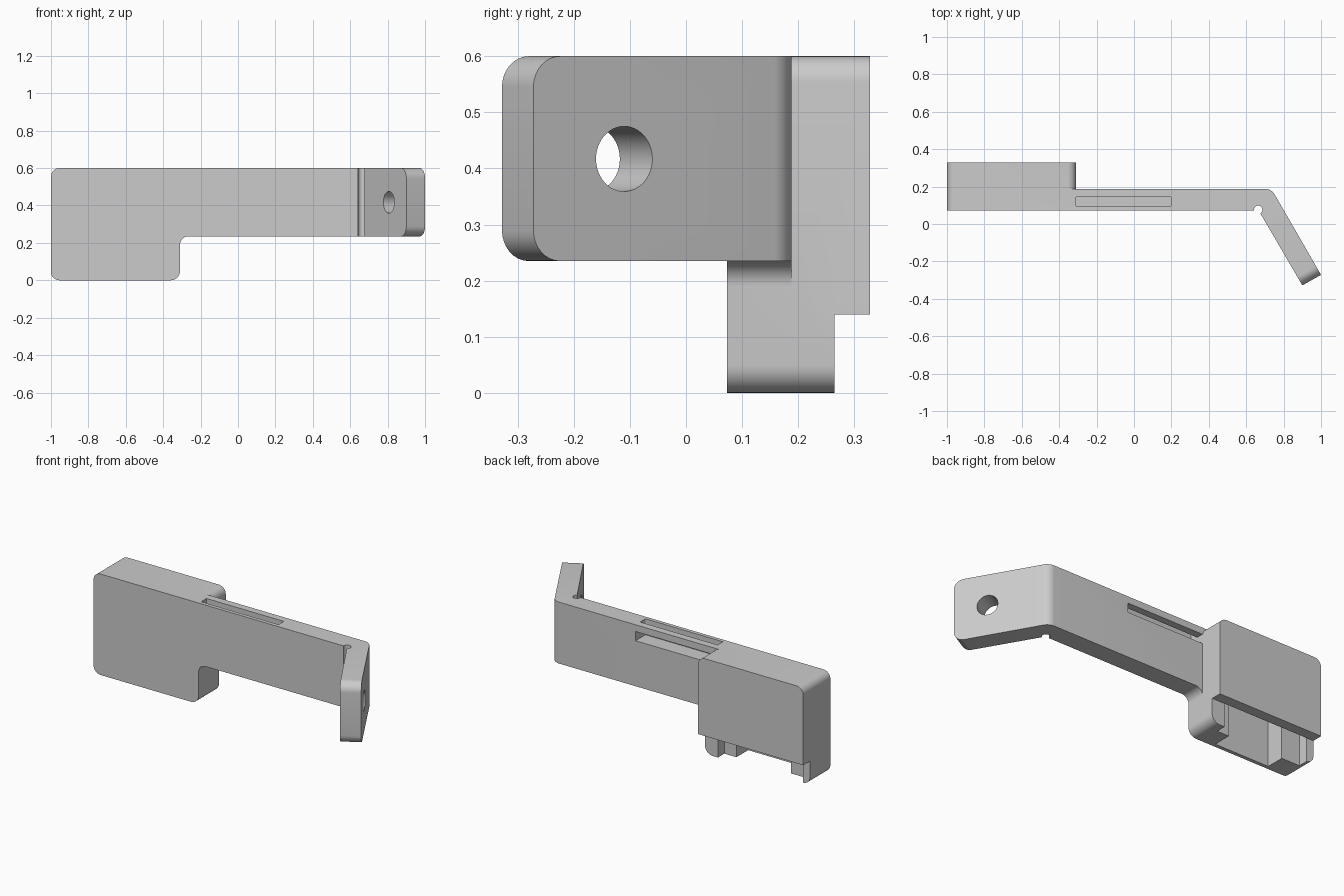
import bpy, bmesh, math
from mathutils import Vector

cube = bpy.data.objects.get("Cube")
if cube:
    bpy.data.objects.remove(cube, do_unlink=True)

grey = bpy.data.materials.new("plain grey")
grey.use_nodes = True
colour = (0.6, 0.6, 0.6, 1)
grey.diffuse_color = colour
grey.node_tree.nodes["Principled BSDF"].inputs["Base Color"].default_value = colour


def make_object(name, bm):
    bmesh.ops.recalc_face_normals(bm, faces=bm.faces)
    mesh = bpy.data.meshes.new(name)
    bm.to_mesh(mesh)
    bm.free()
    mesh.materials.append(grey)
    obj = bpy.data.objects.new(name, mesh)
    bpy.context.collection.objects.link(obj)
    return obj


def rounded(corners, steps=8):
    """Outline points from (u, v, radius) corners."""
    points = []
    for i, (u, v, r) in enumerate(corners):
        p = Vector((u, v))
        if r == 0:
            points.append(p)
            continue
        a = (Vector(corners[i - 1][:2]) - p).normalized()
        b = (Vector(corners[(i + 1) % len(corners)][:2]) - p).normalized()
        half = a.angle(b) / 2
        centre = p + (a + b).normalized() * r / math.sin(half)
        start = (p + a * r / math.tan(half) - centre).normalized()
        end = (p + b * r / math.tan(half) - centre).normalized()
        points += [centre + start.slerp(end, k / steps).normalized() * r
                   for k in range(steps + 1)]
    return points


def prism(name, corners, axis, lo, hi):
    """Extrude an outline in XZ (axis Y) or XY (axis Z)."""
    bm = bmesh.new()
    rings = []
    for w in (lo, hi):
        rings.append([bm.verts.new((p.x, w, p.y) if axis == "Y" else (p.x, p.y, w))
                      for p in rounded(corners)])
    bm.faces.new(rings[0])
    bm.faces.new(rings[1])
    n = len(rings[0])
    for i in range(n):
        j = (i + 1) % n
        bm.faces.new((rings[0][i], rings[0][j], rings[1][j], rings[1][i]))
    return make_object(name, bm)


def box(name, x, y, z):
    return prism(name, [(x[0], z[0], 0), (x[1], z[0], 0), (x[1], z[1], 0), (x[0], z[1], 0)],
                 "Y", *y)


def rod(name, radius, start, end):
    start, end = Vector(start), Vector(end)
    bm = bmesh.new()
    bmesh.ops.create_cone(bm, cap_ends=True, segments=48, radius1=radius, radius2=radius,
                          depth=(end - start).length)
    turn = (end - start).to_track_quat("Z", "Y").to_matrix()
    for v in bm.verts:
        v.co = turn @ v.co + (start + end) / 2
    return make_object(name, bm)


def combine(target, other, operation="DIFFERENCE"):
    mod = target.modifiers.new(operation, "BOOLEAN")
    mod.operation, mod.solver, mod.object = operation, "EXACT", other
    bpy.context.view_layer.objects.active = target
    bpy.ops.object.modifier_apply(modifier=mod.name)
    bpy.data.objects.remove(other, do_unlink=True)


# Plate, arm and bent leg: plan shape limited by the front profile
bracket = prism("bracket", [(-1.1, 0.073, 0), (0.666, 0.073, 0), (0.9, -0.328, 0),
                            (1, -0.272, 0), (0.735, 0.188, 0.06), (-1.1, 0.188, 0)],
                "Z", -0.1, 0.7)
profile = prism("front_profile", [(-1, 0, 0.045), (-0.31, 0, 0.05), (-0.31, 0.235, 0.045),
                                  (1.1, 0.235, 0), (1.1, 0.6, 0), (-1, 0.6, 0.045)],
                "Y", -0.5, 0.5)
combine(bracket, profile, "INTERSECT")

# Rounded corners at the free end of the leg
bm = bmesh.new()
bm.from_mesh(bracket.data)
tips = [e for e in bm.edges if all(v.co.x > 0.85 for v in e.verts)
        and abs(e.verts[0].co.z - e.verts[1].co.z) < 0.01]
bmesh.ops.bevel(bm, geom=tips, offset=0.055, segments=8, profile=0.5, affect="EDGES")
bm.to_mesh(bracket.data)
bm.free()

# Thick rear half of the mounting block
rear = prism("rear_block", [(-1, 0, 0.045), (-0.31, 0, 0.05), (-0.31, 0.6, 0.045),
                            (-1, 0.6, 0.045)], "Y", 0.188, 0.328)
combine(bracket, rear, "UNION")

# Step under the back wall, and the two-stage pocket open at the bottom
combine(bracket, box("back_step", (-1.1, -0.2), (0.265, 0.4), (-0.1, 0.14)))
combine(bracket, box("wide_pocket", (-0.955, -0.395), (0.205, 0.265), (-0.1, 0.555)))
combine(bracket, box("deep_pocket", (-0.835, -0.475), (0.095, 0.22), (-0.1, 0.435)))

# Shaft opening and four screw holes
combine(bracket, rod("shaft_hole", 0.11, (-0.655, 0, 0.255), (-0.655, 0.15, 0.255)))
for x in (-0.9, -0.412):
    for z in (0.222, 0.512):
        combine(bracket, rod("screw_hole", 0.037, (x, 0, z), (x, 0.4, z)))

# Strap channel: in from the top, out at the back
combine(bracket, prism("top_slot", [(-0.309, 0.095, 0), (0.2, 0.095, 0.006),
                                    (0.2, 0.145, 0.006), (-0.309, 0.145, 0)],
                       "Z", 0.505, 0.7))
combine(bracket, box("back_slot", (-0.309, 0.2), (0.12, 0.25), (0.505, 0.56)))

# Relief groove inside the bend
combine(bracket, rod("bend_relief", 0.022, (0.664, 0.076, 0.1), (0.664, 0.076, 0.7)))

# Counterbored hole through the leg
face = Vector((0.907, -0.11, 0.417))
normal = Vector((math.cos(math.pi / 6), math.sin(math.pi / 6), 0))
combine(bracket, rod("leg_hole", 0.058, face - normal * 0.2, face + normal * 0.1))
combine(bracket, rod("counterbore", 0.117, face - normal * 0.036, face + normal * 0.1))

bpy.ops.object.select_all(action="DESELECT")
bracket.select_set(True)
bpy.context.view_layer.objects.active = bracket
bpy.ops.object.shade_smooth_by_angle(angle=math.radians(30))
